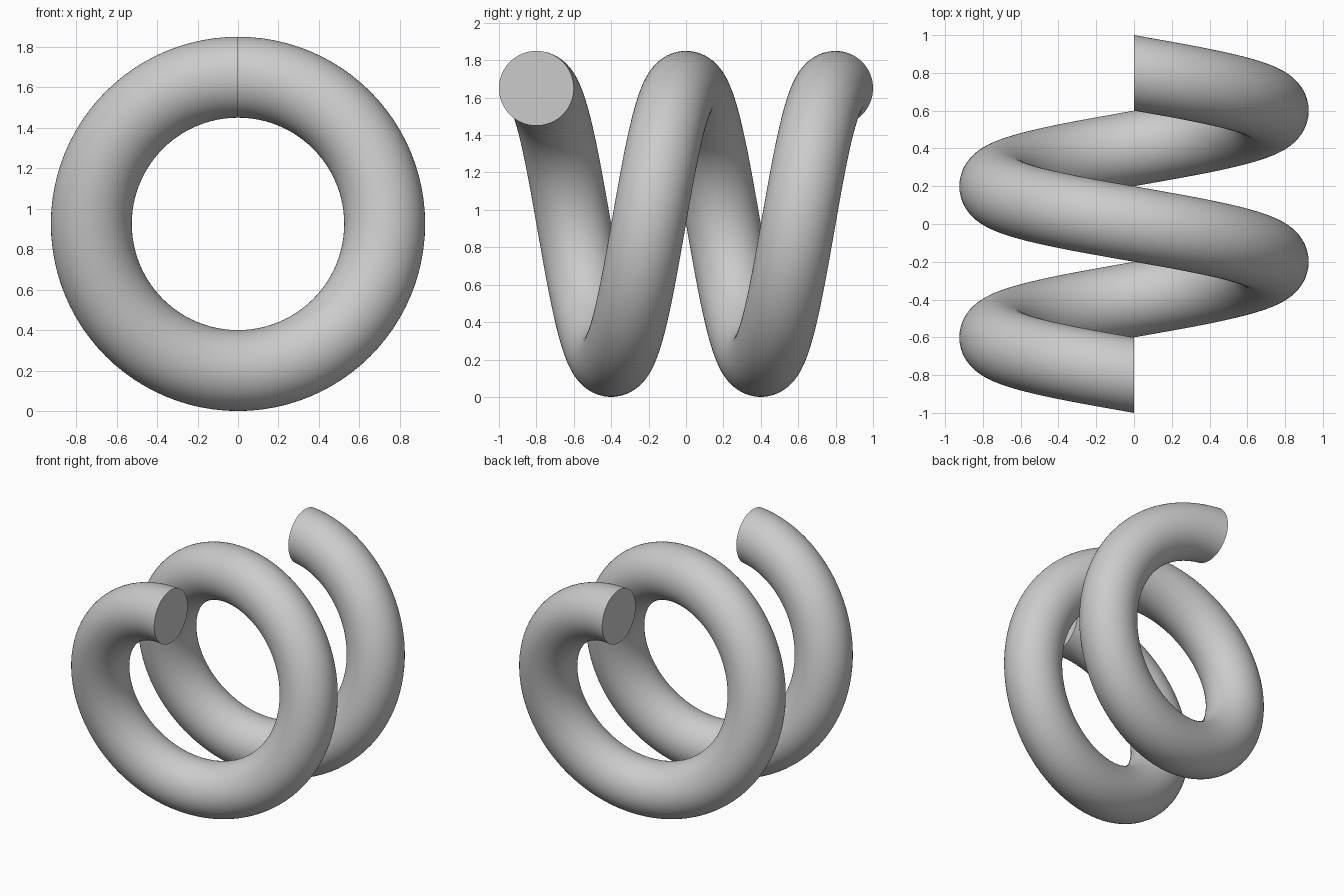
import bpy, bmesh
from math import tau
from mathutils import Matrix, Vector

cube = bpy.data.objects.get("Cube")
if cube:
    bpy.data.objects.remove(cube, do_unlink=True)

TUBE = 0.2        # radius of the round section
COIL = 0.725      # radius of the coil centre line
PITCH = 0.8
TURNS = 2
STEPS = 192
CENTRE = Vector((0, 0, COIL + TUBE))

# Plain grey material
grey = bpy.data.materials.new("plain grey")
grey.use_nodes = True
colour = (0.6, 0.6, 0.6, 1)
grey.diffuse_color = colour
grey.node_tree.nodes["Principled BSDF"].inputs["Base Color"].default_value = colour

# Round section standing in the YZ plane at the top of the coil
bm = bmesh.new()
start = Matrix.Translation(CENTRE + Vector((0, -PITCH * TURNS / 2, COIL))) @ Matrix.Rotation(tau / 4, 4, 'Y')
bmesh.ops.create_circle(bm, segments=64, radius=TUBE, matrix=start)

# Sweep the section around the Y axis while it advances
bmesh.ops.spin(bm, geom=bm.verts[:] + bm.edges[:], cent=CENTRE, axis=(0, -1, 0),
               dvec=(0, PITCH * TURNS / STEPS, 0), angle=tau * TURNS, steps=STEPS)

# Flat end caps
bmesh.ops.holes_fill(bm, edges=[e for e in bm.edges if e.is_boundary], sides=0)
bmesh.ops.recalc_face_normals(bm, faces=bm.faces[:])

mesh = bpy.data.meshes.new("coil")
bm.to_mesh(mesh)
bm.free()
mesh.materials.append(grey)
coil = bpy.data.objects.new("coil", mesh)
bpy.context.collection.objects.link(coil)

# Smooth tube with crisp ends
bpy.ops.object.select_all(action='DESELECT')
coil.select_set(True)
bpy.context.view_layer.objects.active = coil
bpy.ops.object.shade_smooth_by_angle(angle=0.6)
